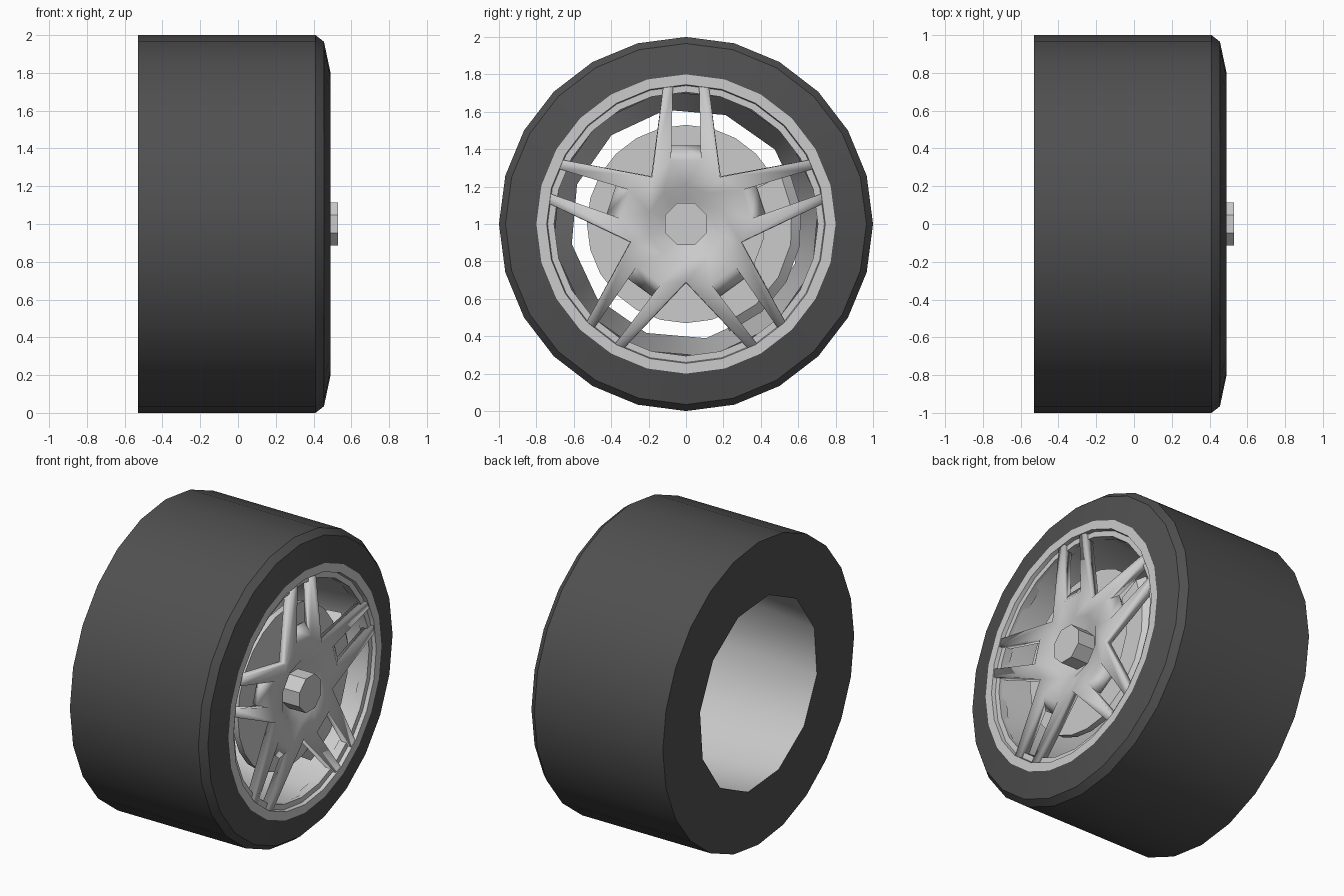
import bpy, bmesh
from math import sin, cos, radians, pi

if "Cube" in bpy.data.objects:
    bpy.data.objects.remove(bpy.data.objects["Cube"])

CZ = 1.0  # axle height


def pt(x, r, deg):
    """Point around the axle: 0 deg = +y, 90 deg = up."""
    a = radians(deg)
    return (x, r * cos(a), CZ + r * sin(a))


def finish(bm, name, mat=None, angle=30):
    bmesh.ops.recalc_face_normals(bm, faces=bm.faces)
    me = bpy.data.meshes.new(name)
    bm.to_mesh(me)
    bm.free()
    ob = bpy.data.objects.new(name, me)
    bpy.context.collection.objects.link(ob)
    if mat:
        me.materials.append(mat)
    bpy.ops.object.select_all(action='DESELECT')
    ob.select_set(True)
    bpy.context.view_layer.objects.active = ob
    bpy.ops.object.shade_smooth_by_angle(angle=radians(angle))
    return ob


def lathe(name, rings, n, mat=None, closed=False, caps=False, angle=32):
    """rings: (x, radius, start angle); joined in order around the axle."""
    bm = bmesh.new()
    loops = [[bm.verts.new(pt(x, r, s + 360 * i / n)) for i in range(n)]
             for x, r, s in rings]
    pairs = list(zip(loops, loops[1:]))
    if closed:
        pairs.append((loops[-1], loops[0]))
    for a, b in pairs:
        for i in range(n):
            j = (i + 1) % n
            bm.faces.new((a[i], a[j], b[j], b[i]))
    if caps:
        bm.faces.new(loops[0])
        bm.faces.new(loops[-1])
    return finish(bm, name, mat, angle)


rubber = bpy.data.materials.new("rubber")
rubber.diffuse_color = (0.08, 0.08, 0.08, 1)
rubber.use_nodes = True
rubber.node_tree.nodes["Principled BSDF"].inputs["Base Color"].default_value = rubber.diffuse_color

# Tyre: tread, rounded front shoulder, side wall and mid radius of the flat back
lathe("tyre", [(-0.53, 0.66, 0), (-0.53, 1, 0), (0.41, 1, 0),
               (0.455, 0.965, 0), (0.49, 0.8, 0)], 24, rubber)

# Flat back face down to the twelve-sided opening
bm = bmesh.new()
outer = [bm.verts.new(pt(-0.53, 0.66, 15 * i)) for i in range(24)]
inner = [bm.verts.new(pt(-0.53, 0.62 * (1 if i % 2 == 0 else cos(pi / 12)),
                         10 + 15 * i)) for i in range(24)]
for i in range(24):
    j = (i + 1) % 24
    bm.faces.new((outer[i], outer[j], inner[j], inner[i]))
finish(bm, "tyre_back", rubber)

# Rim: twelve-sided tapered barrel and a stepped front lip
barrel = lathe("rim_barrel", [(-0.53, 0.62, 10), (0.45, 0.72, 10)], 12)
barrel.data.flip_normals()
lathe("rim_lip", [(0.49, 0.8, 0), (0.49, 0.745, 0), (0.465, 0.74, 0),
                  (0.465, 0.705, 0), (0.41, 0.705, 0), (0.41, 0.8, 0)],
      24, closed=True)

# Spokes: five forked arms around a dished hub
bm = bmesh.new()
F = 0.485


def local(x, u, v, k):
    """u across the arm, v outward along it; arm k, arm 0 points up."""
    a = radians(72 * k)
    return bm.verts.new((x, u * cos(a) - v * sin(a),
                         CZ + u * sin(a) + v * cos(a)))


vee = [bm.verts.new(pt(F, 0.31, 54 + 72 * k)) for k in range(5)]
rings = [[bm.verts.new(pt(x, r, 54 + 36 * i)) for i in range(10)]
         for x, r in ((0.465, 0.205), (0.405, 0.13))]
for k in range(5):
    right, left = vee[k], vee[(k + 1) % 5]
    slot = {}
    for s, v in ((1, right), (-1, left)):
        slot[s] = local(F, 0.08 * s, 0.34, k)
        bm.faces.new((v, local(F, 0.122 * s, 0.735, k),
                      local(F, 0.07 * s, 0.742, k), slot[s]))
    # ramp at the foot of the slot
    bm.faces.new((slot[1], local(0.43, 0.08, 0.42, k),
                  local(0.43, -0.08, 0.42, k), slot[-1]))
    h0, h1, h2 = (rings[0][(2 * k + i) % 10] for i in range(3))
    bm.faces.new((right, slot[1], h1, h0))
    bm.faces.new((slot[1], slot[-1], h1))
    bm.faces.new((slot[-1], left, h2, h1))
for i in range(10):
    j = (i + 1) % 10
    bm.faces.new((rings[0][i], rings[0][j], rings[1][j], rings[1][i]))
bm.faces.new(rings[1])
spokes = finish(bm, "spokes", angle=50)
if sum(p.normal.x for p in spokes.data.polygons) < 0:
    spokes.data.flip_normals()
m = spokes.modifiers.new("thickness", 'SOLIDIFY')
m.thickness = 0.055
m.offset = -1

# Centre nut, brake disc
lathe("centre_nut", [(0.39, 0.122, 22.5), (0.53, 0.122, 22.5)], 8, caps=True)
lathe("brake_disc", [(0.33, 0.53, 0), (0.37, 0.53, 0)], 24, caps=True)

# Brake caliper: block curved around the disc edge
bm = bmesh.new()
section = ((0.27, 0.42), (0.27, 0.61), (0.37, 0.62), (0.41, 0.57), (0.41, 0.42))
steps = [[bm.verts.new(pt(x, r, -68 + 19 * i)) for x, r in section]
         for i in range(6)]
for a, b in zip(steps, steps[1:]):
    for i in range(5):
        j = (i + 1) % 5
        bm.faces.new((a[i], a[j], b[j], b[i]))
bm.faces.new(steps[0])
bm.faces.new(steps[-1])
finish(bm, "brake_caliper")
